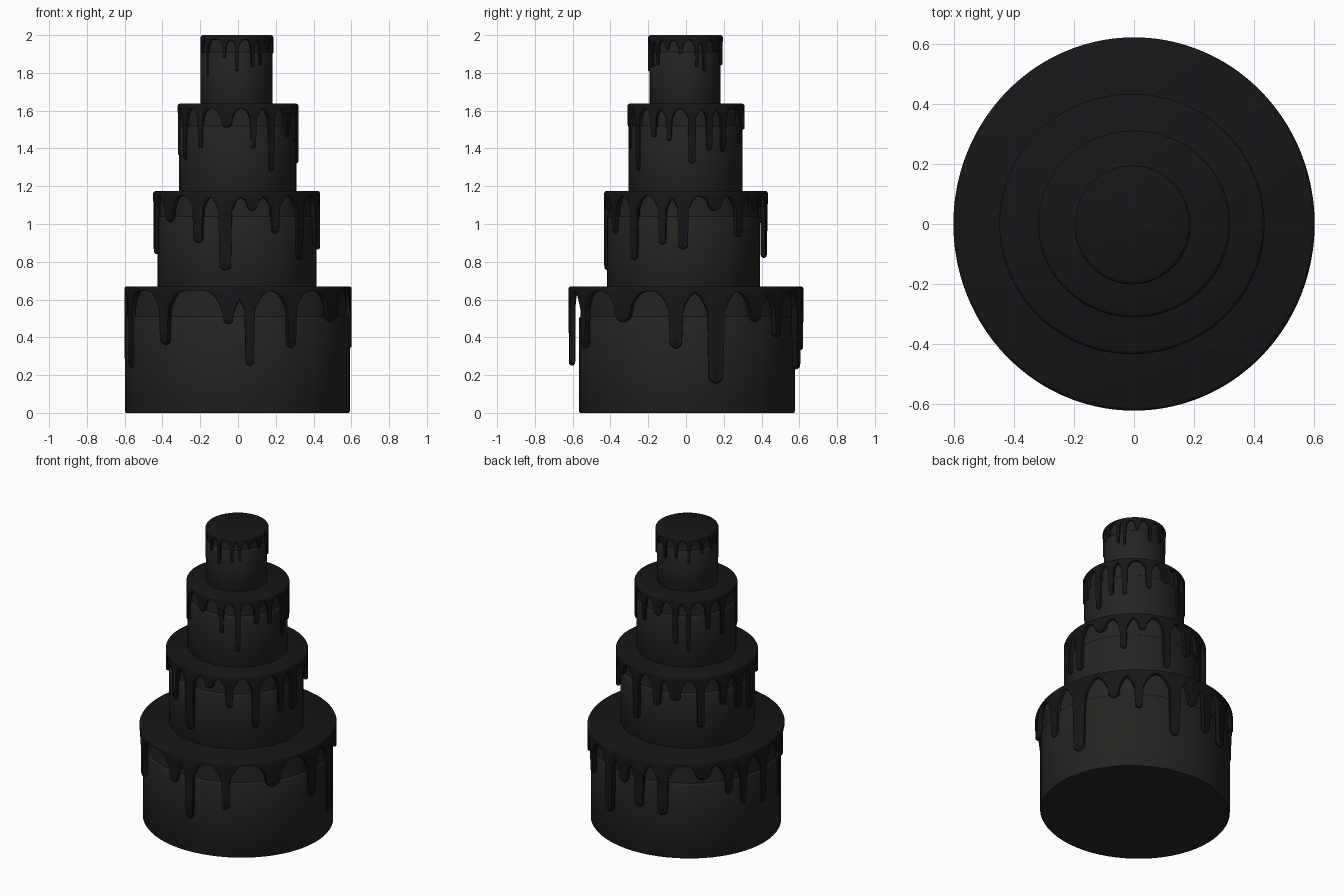
import bpy, bmesh, math

if "Cube" in bpy.data.objects:
    bpy.data.objects.remove(bpy.data.objects["Cube"])


def material(name, rgb):
    m = bpy.data.materials.new(name)
    m.diffuse_color = (*rgb, 1)
    m.use_nodes = True
    m.node_tree.nodes["Principled BSDF"].inputs["Base Color"].default_value = m.diffuse_color
    return m


CAKE = material("dark_cake", (0.020, 0.018, 0.016))
ICING = material("black_icing", (0.008, 0.008, 0.009))


def lathe(name, rings, n, mat):
    """Join closed rings of points into a solid, with a fan at each end."""
    bm = bmesh.new()
    loops = [[bm.verts.new(p) for p in ring] for ring in rings]
    for a, b in zip(loops, loops[1:]):
        for i in range(n):
            j = (i + 1) % n
            bm.faces.new((a[i], b[i], b[j], a[j]))
    bm.faces.new(loops[0])
    bm.faces.new(loops[-1])
    bmesh.ops.recalc_face_normals(bm, faces=bm.faces)
    me = bpy.data.meshes.new(name)
    bm.to_mesh(me)
    bm.free()
    me.materials.append(mat)
    ob = bpy.data.objects.new(name, me)
    bpy.context.collection.objects.link(ob)
    bpy.ops.object.select_all(action='DESELECT')
    ob.select_set(True)
    bpy.context.view_layer.objects.active = ob
    bpy.ops.object.shade_smooth_by_angle(angle=math.radians(40))
    return ob


def cake_layer(name, oval, z0, seam, z1, n=64):
    """Cylinder with a soft shoulder at the seam under the icing."""
    cx, cy, rx, ry = oval
    prof = [(0.006, z0), (0, z0 + 0.008), (0, seam - 0.012), (0.004, seam - 0.003),
            (0.010, seam), (0.010, z1)]
    rings = [[(cx + (rx - d) * math.cos(2 * math.pi * i / n),
               cy + (ry - d) * math.sin(2 * math.pi * i / n), z) for i in range(n)]
             for d, z in prof]
    return lathe(name, rings, n, CAKE)


def drip_edge(ang, r, base, drips):
    """Height of the icing's lower edge at an angle."""
    z = base
    flare = 0.17 * r
    for deg, end, w in drips:
        d = (ang - math.radians(deg) + math.pi) % (2 * math.pi) - math.pi
        a = abs(d) * r
        if a < w:
            zz = end + w - math.sqrt(w * w - a * a)
        else:
            t = max(0.0, 1 - (a - w) / flare)
            zz = base - min(flare * 1.1, (base - end - w) * 0.8) * t ** 2.4
        z = min(z, zz)
    return z


def icing_layer(name, oval, top, thick, drips, n=540):
    """Flat cap with a rounded rim and a hanging skirt of drips."""
    cx, cy, rx, ry = oval
    base = top - 0.026
    angs = [2 * math.pi * i / n for i in range(n)]
    edge = [drip_edge(a, (rx + ry) / 2, base, drips) for a in angs]
    rim = top - 0.012
    e = thick * 0.35
    # (inset, height above edge as a fraction of the skirt, fixed height)
    rows = [(0.012, None, top), (0.004, None, top - 0.004), (0, None, rim)]
    rows += [(0, f, 0) for f in (0.75, 0.5, 0.25)]
    rows += [(0, 0, e), (thick * 0.2, 0, e * 0.3), (thick * 0.5, 0, 0),
             (thick * 0.85, 0, e * 0.3), (thick, 0, e)]
    rows += [(thick, 0.5, 0), (thick, None, rim)]
    rings = []
    for d, f, h in rows:
        ring = []
        for a, z in zip(angs, edge):
            zz = h if f is None else z + h + f * (rim - z - e)
            ring.append((cx + (rx - d) * math.cos(a), cy + (ry - d) * math.sin(a), zz))
        rings.append(ring)
    return lathe(name, rings, n, ICING)


# Cake tiers, bottom to top: oval is centre x, centre y, radius x, radius y
cake_layer("bottom_cake", (-0.003, 0.005, 0.595, 0.572), 0, 0.51, 0.66)
cake_layer("second_cake", (-0.005, -0.012, 0.42, 0.405), 0.65, 1.04, 1.163)
cake_layer("third_cake", (-0.002, -0.002, 0.311, 0.302), 1.15, 1.52, 1.625)
cake_layer("top_cake", (-0.008, -0.005, 0.19, 0.187), 1.62, 1.91, 1.992)

# Icing drips: angle, tip height, half width
icing_layer("bottom_icing", (0, 0, 0.602, 0.622), 0.67, 0.03, [
    (-84, .25, .025), (-61.5, .34, .025), (-33, .48, .05), (-5, .34, .033),
    (15, .155, .045), (37, .48, .035), (52, .40, .025), (74, .23, .03),
    (86, .47, .03), (97, .33, .025), (112, .30, .03), (136, .54, .05),
    (152, .42, .025), (162, .33, .025), (178, .28, .025), (-162, .24, .022),
    (-131, .36, .03), (-95, .47, .032)])
icing_layer("second_icing", (-0.007, 0, 0.442, 0.434), 1.175, 0.026, [
    (-145, 1.01, .033), (-118, .90, .027), (-98, .755, .035), (-79, 1.07, .03),
    (-62, .95, .021), (-40, .81, .024), (-17, .89, .02), (-2, .865, .026),
    (21, 1.07, .042), (41, .93, .022), (57, 1.06, .025), (78, .82, .022),
    (99, .95, .024), (115, 1.0, .038), (136, .82, .024), (156, .95, .024),
    (172, .90, .024), (-171, .84, .02)])
w = .016
icing_layer("third_icing", (0, 0, 0.32, 0.311), 1.637, 0.02, [
    (-152, 1.34, w), (-129, 1.40, w), (-101, 1.51, .03), (-75, 1.40, w),
    (-56, 1.28, .018), (-34, 1.46, w), (-17, 1.44, w), (6, 1.32, .019),
    (24, 1.39, w), (40, 1.38, w), (68, 1.43, w), (90, 1.50, .026),
    (112, 1.33, w), (127, 1.28, w), (150, 1.42, w), (170, 1.36, w)])
w = .010
icing_layer("top_icing", (-0.005, -0.003, 0.193, 0.198), 2.0, 0.014, [
    (-145, 1.78, w), (-111, 1.88, w), (-90, 1.81, w), (-64, 1.83, w),
    (-49, 1.84, w), (-30, 1.92, w), (-8, 1.90, .013), (18, 1.83, w),
    (31, 1.81, w), (55, 1.91, .013), (80, 1.84, w), (105, 1.86, w),
    (130, 1.82, w), (155, 1.88, w), (178, 1.85, w), (-165, 1.90, w)])
